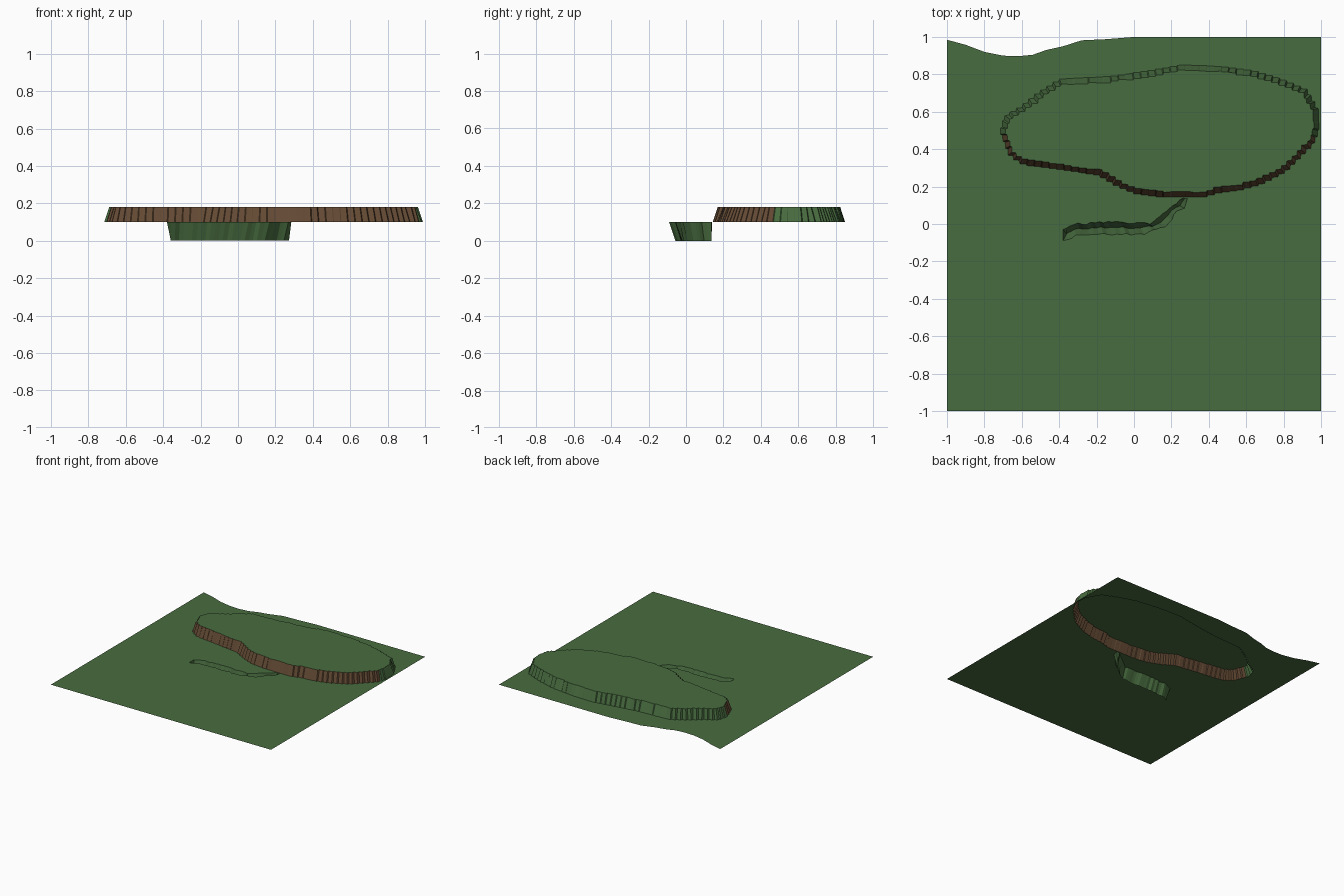
import bpy, bmesh, random
from mathutils import Vector

if "Cube" in bpy.data.objects:
    bpy.data.objects.remove(bpy.data.objects["Cube"])

random.seed(4)
GROUND, TOP = 0.10, 0.18


def material(name, rgb):
    m = bpy.data.materials.new(name)
    m.diffuse_color = (*rgb, 1)
    m.use_nodes = True
    m.node_tree.nodes["Principled BSDF"].inputs["Base Color"].default_value = m.diffuse_color
    return m


GRASS = material("grass", (0.065, 0.15, 0.05))
EARTH = material("earth", (0.125, 0.068, 0.034))


def resample(pts, count, closed=False):
    """Evenly spaced points along a polyline."""
    p = [Vector(a) for a in pts]
    if closed:
        p.append(p[0])
    lens = [(b - a).length for a, b in zip(p, p[1:])]
    total, out = sum(lens), []
    for i in range(count):
        d, k = total * i / (count if closed else count - 1), 0
        while k < len(lens) - 1 and d > lens[k]:
            d -= lens[k]
            k += 1
        out.append(p[k].lerp(p[k + 1], min(d / lens[k], 1)))
    return out


def stairs(pts):
    """Turn a closed outline into small steps along x and y."""
    out = []
    for p, q in zip(pts, pts[1:] + pts[:1]):
        corner = Vector((q.x, p.y))
        out += [p, corner.lerp((p + q) / 2, 0.25)]
    return out


def finish(name, bm, mats):
    bmesh.ops.remove_doubles(bm, verts=bm.verts, dist=0.0001)
    me = bpy.data.meshes.new(name)
    bm.to_mesh(me)
    bm.free()
    for m in mats:
        me.materials.append(m)
    ob = bpy.data.objects.new(name, me)
    bpy.context.collection.objects.link(ob)
    return ob


def flat_sheet(name, loops, z):
    """Flat surface bounded by the first loop, with the others as holes."""
    bm = bmesh.new()
    for loop in loops:
        vs = [bm.verts.new((p[0], p[1], z)) for p in loop]
        for a, b in zip(vs, vs[1:] + vs[:1]):
            bm.edges.new((a, b))
    bmesh.ops.triangle_fill(bm, use_beauty=True, use_dissolve=False,
                            edges=bm.edges[:], normal=(0, 0, 1))
    for f in bm.faces:
        f.normal_update()
        if f.normal.z < 0:
            f.normal_flip()
    return finish(name, bm, [GRASS])


# Plateau foot outline, counter-clockwise, and its inset rim
outline = [(-.715, .48), (-.67, .36), (-.6, .315), (-.4, .29), (-.2, .26),
           (-.1, .2), (0, .16), (.12, .145), (.36, .143), (.43, .165),
           (.55, .18), (.66, .21), (.8, .28), (.88, .36), (.96, .44),
           (.99, .52), (.985, .62), (.93, .72), (.8, .775), (.65, .82),
           (.45, .845), (.27, .85), (.1, .82), (-.1, .79), (-.38, .775),
           (-.5, .7), (-.6, .62), (-.69, .57)]
foot = resample(outline, 100, True)
rim = []
for i, p in enumerate(foot):
    t = (foot[(i + 2) % len(foot)] - foot[i - 2]).normalized()
    rim.append(p + Vector((-t.y, t.x)) * random.uniform(.024, .034))
foot, rim = stairs(foot), stairs(rim)

# Gully edges, left to right
near = resample([(-.38, -.09), (-.3, -.06), (-.22, -.05), (-.05, -.055),
                 (.07, -.055), (.1, -.03), (.17, -.01), (.2, .02), (.22, .06),
                 (.27, .09), (.285, .136)], 32)
far = resample([(-.38, -.03), (-.33, .0), (-.1, .01), (.09, .0), (.14, .04),
                (.2, .09), (.262, .138)], 32)
for row in (near, far):
    for p in row[1:-1]:
        p.y += random.uniform(-.006, .006)
bed = [a.lerp(b, .55) for a, b in zip(near, far)]
bed[0].x += .022

# Ground, with openings under the plateau and over the gully
border = [(-1, -1), (1, -1), (1, 1), (0, 1), (-.15, .988), (-.28, .982),
          (-.38, .95), (-.47, .93), (-.54, .905), (-.62, .897), (-.7, .9),
          (-.8, .92), (-.9, .958), (-1, .985)]
flat_sheet("ground", [border, foot, near + far[::-1]], GROUND)

# Plateau top
flat_sheet("plateau_top", [rim], TOP)

# Plateau cliff: bare earth at the front, grass at the back
bm = bmesh.new()
low = [bm.verts.new((*p, GROUND)) for p in foot]
high = [bm.verts.new((*p, TOP)) for p in rim]
for i in range(len(low)):
    j = (i + 1) % len(low)
    f = bm.faces.new((low[i], low[j], high[j], high[i]))
    f.material_index = int(f.calc_center_median().y < 0.47)
finish("plateau_cliff", bm, [GRASS, EARTH])

# Gully banks meeting along a narrow bed
bm = bmesh.new()
n, b, f = [[bm.verts.new((*p, z)) for p in row]
           for row, z in ((near, GROUND), (bed, 0), (far, GROUND))]
for i in range(len(n) - 1):
    bm.faces.new((n[i], n[i + 1], b[i + 1], b[i]))
    bm.faces.new((b[i], b[i + 1], f[i + 1], f[i]))
bm.faces.new((n[0], b[0], f[0]))
bm.faces.new((n[-1], f[-1], b[-1]))
finish("gully_banks", bm, [GRASS])
